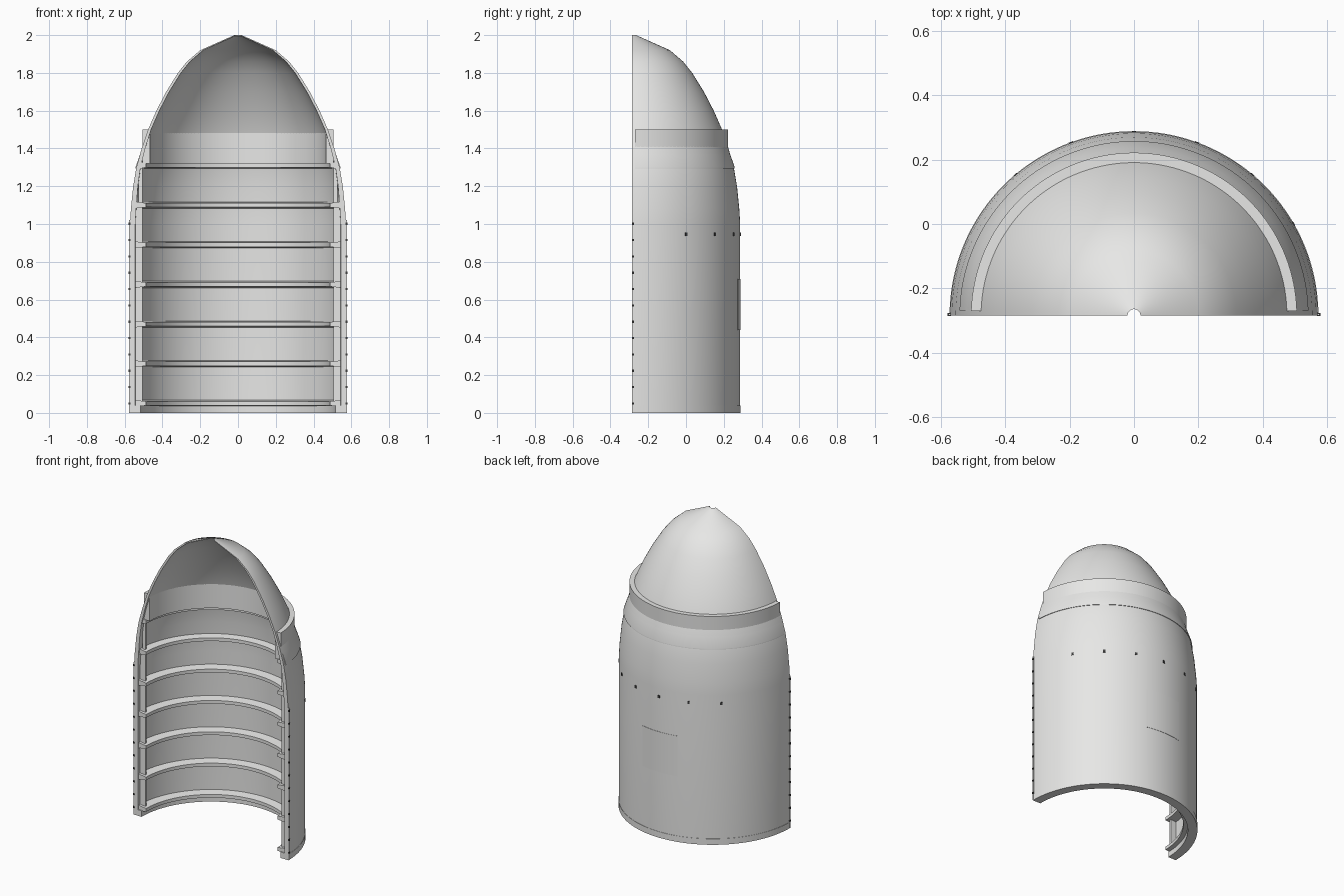
import bpy, bmesh, math
from mathutils import Matrix

if "Cube" in bpy.data.objects:
    bpy.data.objects.remove(bpy.data.objects["Cube"], do_unlink=True)

AXIS_Y = -0.285   # centre line of the half shell
R = 0.572


def material(name, rgb):
    m = bpy.data.materials.new(name)
    m.use_nodes = True
    m.diffuse_color = (*rgb, 1)
    m.node_tree.nodes["Principled BSDF"].inputs["Base Color"].default_value = (*rgb, 1)
    return m


grey = material("light grey", (0.8, 0.8, 0.79))
dark = material("dark grey", (0.05, 0.05, 0.05))


def finish(name, bm, mat=grey, smooth=True):
    bmesh.ops.recalc_face_normals(bm, faces=bm.faces)
    me = bpy.data.meshes.new(name)
    bm.to_mesh(me)
    bm.free()
    me.materials.append(mat)
    ob = bpy.data.objects.new(name, me)
    bpy.context.collection.objects.link(ob)
    if smooth:
        bpy.ops.object.select_all(action='DESELECT')
        ob.select_set(True)
        bpy.context.view_layer.objects.active = ob
        bpy.ops.object.shade_smooth_by_angle(angle=math.radians(30))


def sweep(name, section, start=0, end=180, steps=72):
    """Revolve a closed (radius, z) section around the centre line, capped at both ends."""
    bm = bmesh.new()
    rings = []
    for i in range(steps + 1):
        a = math.radians(start + (end - start) * i / steps)
        rings.append([bm.verts.new((r * math.cos(a), AXIS_Y + r * math.sin(a), z))
                      for r, z in section])
    n = len(section)
    for p, q in zip(rings, rings[1:]):
        for k in range(n):
            j = (k + 1) % n
            bm.faces.new((p[k], p[j], q[j], q[k]))
    bm.faces.new(rings[0])
    bm.faces.new(rings[-1])
    finish(name, bm)


def box_section(r0, r1, z0, z1):
    return [(r0, z0), (r1, z0), (r1, z1), (r0, z1)]


def add_box(bm, centre, size, turn=0):
    mat = (Matrix.Translation(centre) @ Matrix.Rotation(turn, 4, 'Z')
           @ Matrix.Diagonal((*size, 1)))
    bmesh.ops.create_cube(bm, size=1, matrix=mat)


# Half shell: straight barrel running into a pointed nose with a small tip hole
outer = [(R, 0), (R, 1.0), (0.567, 1.08), (0.555, 1.2), (0.538, 1.3), (0.51, 1.4),
         (0.476, 1.5), (0.432, 1.6), (0.38, 1.7), (0.318, 1.8), (0.27, 1.86),
         (0.2, 1.92), (0.02, 2.0)]


def wall(z):
    return 0.028 - 0.012 * min(1, max(0, (z - 1.1) / 0.4))


inner = [(r - wall(z), z) for r, z in outer[:-1]]
sweep("shell", outer + [(0.02, 1.994)] + inner[::-1])

# Collar around the nose, the sloping skirt under it, and the thick base ring
sweep("collar", box_section(0.466, 0.507, 1.32, 1.5), 1.7, 178.3)
sweep("collar_skirt", [(0.5, 1.4), (0.508, 1.4), (0.543, 1.3), (0.543, 1.294),
                       (0.53, 1.294)], 1.7, 178.3)
sweep("base_ring", box_section(0.515, R + 0.002, 0, 0.04))

# Stiffening ribs on the inside, tapering towards their inner edge
rib_heights = [0.05 + 0.21 * i for i in range(7)]
for i, z in enumerate(rib_heights):
    r_out = 0.546 if z < 1.2 else 0.528
    sweep(f"rib_{i + 1}", [(0.487, z - 0.011), (r_out, z - 0.018),
                           (r_out, z + 0.018), (0.487, z + 0.011)], 0.8, 179.2)

# Edge webs between the ribs, set back from both split edges
bm = bmesh.new()
for z0, z1 in zip(rib_heights, rib_heights[1:]):
    top_r = 0.546 if z1 < 1.2 else 0.528
    for side in (-1, 1):
        add_box(bm, (side * (0.505 + top_r) / 2, AXIS_Y + 0.032, (z0 + z1) / 2),
                (top_r - 0.505, 0.014, z1 - z0 - 0.024))
finish("edge_webs", bm, smooth=False)

# Thin outer lips along both split edges
bm = bmesh.new()
for side in (-1, 1):
    add_box(bm, (side * (R + 0.001), AXIS_Y + 0.003, 0.51), (0.008, 0.006, 1.02))
finish("edge_lips", bm, smooth=False)

# Barely raised access panel on the back
sweep("back_panel", box_section(R - 0.01, R + 0.002, 0.44, 0.71), 77, 103, 12)

# Bolts down both split edges
bm = bmesh.new()
for i in range(12):
    for side in (-1, 1):
        add_box(bm, (side * (R + 0.003), AXIS_Y + 0.004, 0.05 + i * 0.0865),
                (0.01, 0.009, 0.012))
finish("edge_bolts", bm, dark, False)

# Row of small studs around the barrel
bm = bmesh.new()
for deg in range(30, 131, 20):
    a = math.radians(deg)
    add_box(bm, (R * math.cos(a), AXIS_Y + R * math.sin(a), 0.945),
            (0.006, 0.014, 0.018), a)
finish("barrel_studs", bm, dark, False)
